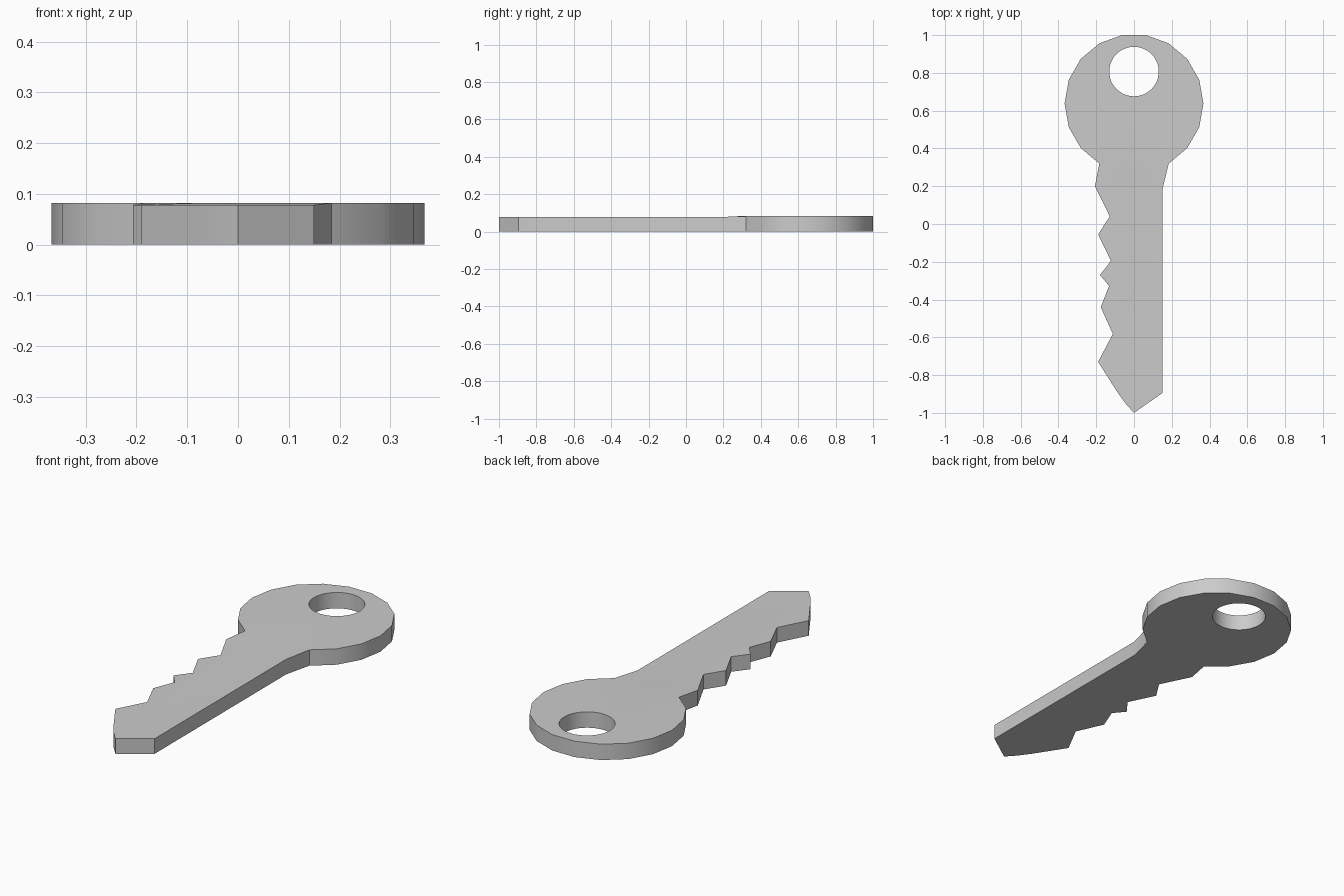
import bpy, bmesh
from math import cos, sin, radians

if "Cube" in bpy.data.objects:
    bpy.data.objects.remove(bpy.data.objects["Cube"])

BOW_Z, BLADE_Z = 0.082, 0.078
bm = bmesh.new()


def ring(cx, cy, r, n, z):
    """Circle of vertices, counter-clockwise from +x."""
    return [bm.verts.new((cx + r * cos(radians(360 * i / n)),
                          cy + r * sin(radians(360 * i / n)), z)) for i in range(n)]


def loop_edges(vs):
    return [bm.edges.new((vs[i], vs[(i + 1) % len(vs)])) for i in range(len(vs))]


# Bow: 18-sided disc with a round hole
bow = ring(0, 0.638, 0.3675, 18, BOW_Z)
hole = ring(0, 0.807, 0.131, 48, BOW_Z)
bmesh.ops.triangle_fill(bm, use_beauty=True, use_dissolve=False, normal=(0, 0, 1),
                        edges=loop_edges(bow) + loop_edges(hole))

# Blade: shoulder arc on top, teeth on the left, straight spine on the right
shoulder = [(-0.207, 0.20), (-0.065, 0.22), (0.065, 0.22), (0.15, 0.18)]
spine_and_tip = [(0.15, -0.895), (0, -1), (-0.045, -0.95), (-0.085, -0.895)]
teeth = [(-0.19, -0.73), (-0.112, -0.582), (-0.176, -0.44), (-0.132, -0.328),
         (-0.18, -0.27), (-0.122, -0.195), (-0.19, -0.055), (-0.128, 0.04)]
blade = [bm.verts.new((x, y, BLADE_Z)) for x, y in shoulder + spine_and_tip + teeth]
bm.faces.new(blade[::-1])

# Gentle ramp between the blade and the slightly thicker bow
arc = bow[12:16]
for i in range(3):
    bm.faces.new((blade[i], blade[i + 1], arc[i + 1], arc[i]))

# Thicken down to the flat underside
geom = bmesh.ops.extrude_face_region(bm, geom=bm.faces[:], use_keep_orig=True)["geom"]
for v in geom:
    if isinstance(v, bmesh.types.BMVert):
        v.co.z = 0
bmesh.ops.recalc_face_normals(bm, faces=bm.faces[:])

mesh = bpy.data.meshes.new("key")
bm.to_mesh(mesh)
bm.free()
key = bpy.data.objects.new("key", mesh)
bpy.context.collection.objects.link(key)
bpy.context.view_layer.objects.active = key
key.select_set(True)
bpy.ops.object.shade_smooth_by_angle(angle=radians(30))
